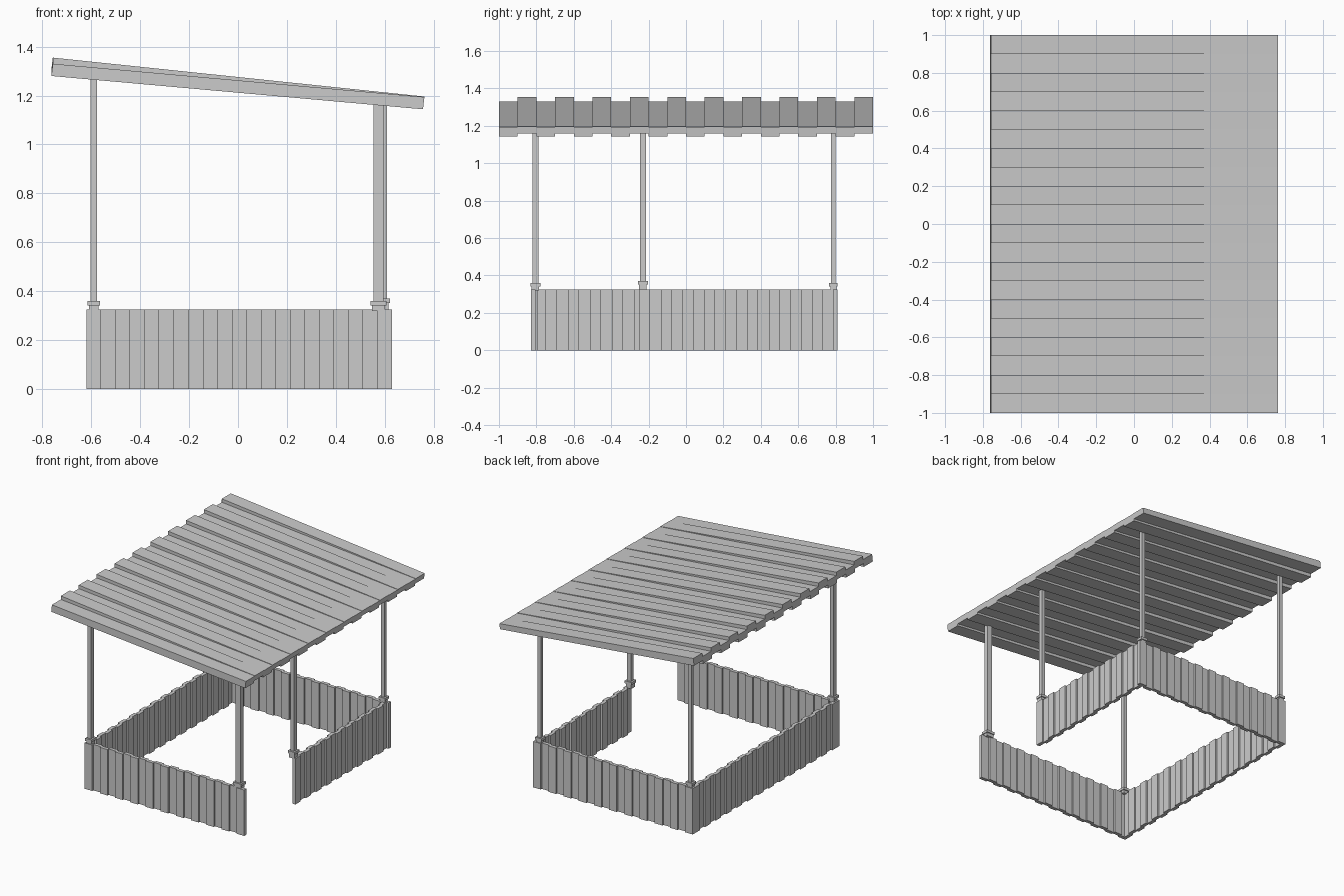
import bpy, bmesh

if "Cube" in bpy.data.objects:
    bpy.data.objects.remove(bpy.data.objects["Cube"])


def loft(name, ring_a, ring_b):
    # solid between two matching outlines
    bm = bmesh.new()
    a = [bm.verts.new(p) for p in ring_a]
    b = [bm.verts.new(p) for p in ring_b]
    n = len(a)
    for i in range(n):
        j = (i + 1) % n
        bm.faces.new((a[i], a[j], b[j], b[i]))
    bm.faces.new(a[::-1])
    bm.faces.new(b)
    bmesh.ops.recalc_face_normals(bm, faces=bm.faces)
    mesh = bpy.data.meshes.new(name)
    bm.to_mesh(mesh)
    bm.free()
    obj = bpy.data.objects.new(name, mesh)
    bpy.context.collection.objects.link(obj)
    return obj


def box(name, x, y, z):
    ring = [(x[0], y[0]), (x[1], y[0]), (x[1], y[1]), (x[0], y[1])]
    return loft(name, [(*p, z[0]) for p in ring], [(*p, z[1]) for p in ring])


def stepped(start, end, count, near, far):
    # stepped outline: near/far give (even strip, odd strip) offsets per side
    w = (end - start) / count
    one, two = [], []
    for i in range(count):
        for t in (start + i * w, start + (i + 1) * w):
            one.append((t, near[i % 2]))
            two.append((t, far[i % 2]))
    return one, two[::-1]


# corrugated sloping roof
def roof_ring(x_top, x_bottom, top, bottom):
    one, two = stepped(-1, 1, 20, top, bottom)
    return [(x_top, y, z) for y, z in one] + [(x_bottom, y, z) for y, z in two]


loft("roof",
     roof_ring(-0.757, -0.763, (1.330, 1.355), (1.28, 1.305)),
     roof_ring(0.762, 0.756, (1.194, 1.196), (1.144, 1.158)))

# corrugated low walls
H = 0.325


def wall(name, axis, start, end, count, outer, inward):
    d = inward
    one, two = stepped(start, end, count, (outer, outer + 0.012 * d),
                       (outer + 0.025 * d, outer + 0.037 * d))
    pts = [(t, o) if axis == 'x' else (o, t) for t, o in one + two]
    loft(name, [(*p, 0) for p in pts], [(*p, H) for p in pts])


wall("front_wall", 'x', -0.62, 0.63, 21, -0.83, 1)
wall("back_wall", 'x', -0.62, 0.63, 21, 0.81, -1)
wall("left_wall", 'y', -0.81, 0.79, 27, -0.62, 1)
wall("right_wall", 'y', -0.25, 0.79, 18, 0.625, -1)

# posts with two-step feet on top of the walls
posts = {
    "front_left": (-0.59, -0.805, 0.013, 0.016),
    "front_right": (0.574, -0.805, 0.02, 0.016),
    "doorway": (0.596, -0.23, 0.014, 0.016),
    "back_right": (0.59, 0.788, 0.013, 0.012),
    "back_left": (-0.59, 0.788, 0.013, 0.012),
}
for name, (x, y, hx, hy) in posts.items():
    top = 1.305 - (x + 0.76) * 0.096
    lift = 0.37 if name == "doorway" else 0.36
    box(name + "_post", (x - hx, x + hx), (y - hy, y + hy), (H, top))
    box(name + "_foot", (x - hx - 0.006, x + hx + 0.006),
        (y - hy - 0.004, y + hy + 0.004), (H - 0.005, lift - 0.018))
    box(name + "_collar", (x - hx - 0.012, x + hx + 0.012),
        (y - hy - 0.011, y + hy + 0.011), (lift - 0.018, lift))
